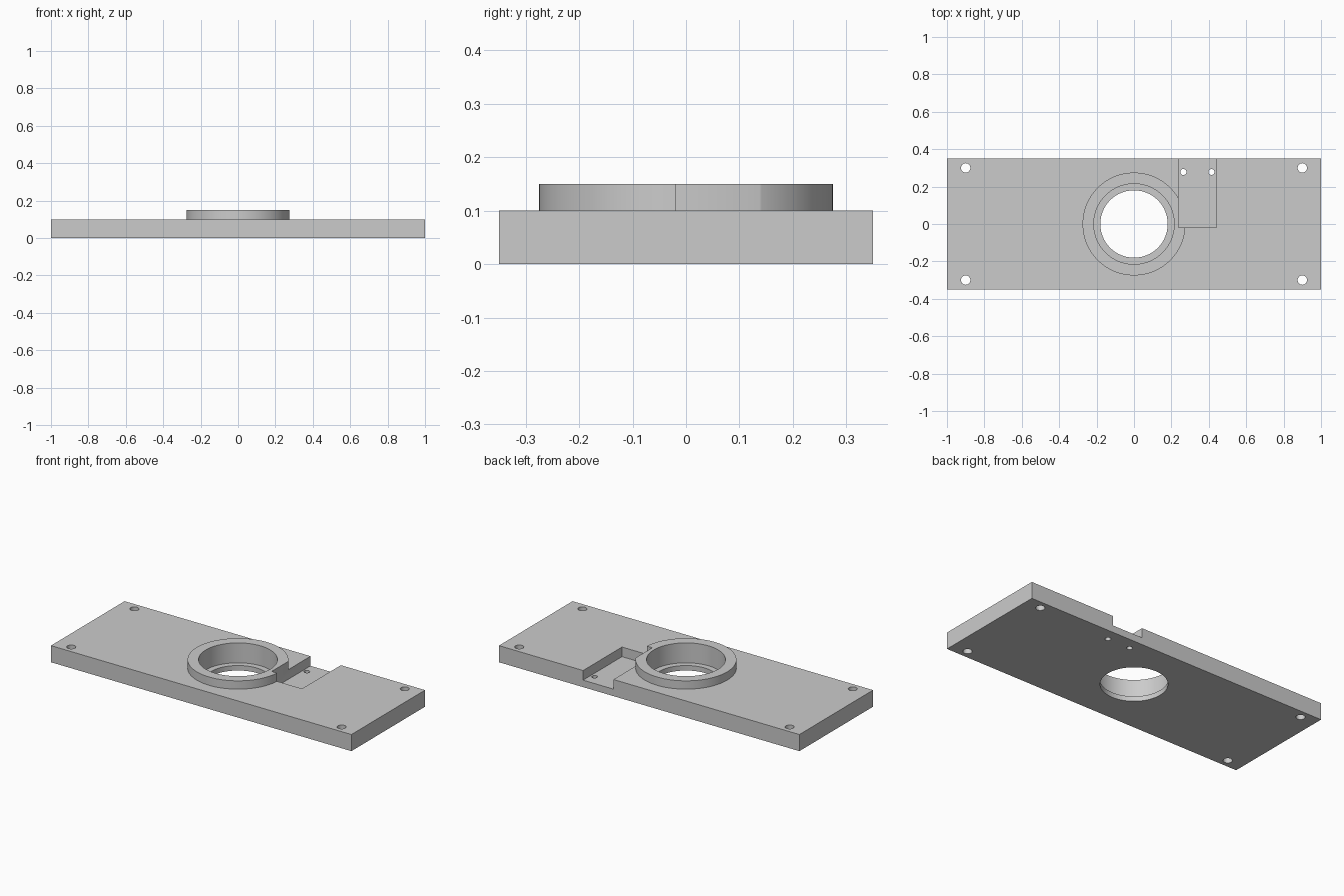
import bpy
import math

default = bpy.data.objects.get("Cube")
if default:
    bpy.data.objects.remove(default, do_unlink=True)

# Single grey finish
grey = bpy.data.materials.new("machined_grey")
grey.use_nodes = True
colour = (0.6, 0.6, 0.6, 1)
grey.diffuse_color = colour
grey.node_tree.nodes["Principled BSDF"].inputs["Base Color"].default_value = colour


def box(name, low, high):
    centre = [(a + b) / 2 for a, b in zip(low, high)]
    bpy.ops.mesh.primitive_cube_add(size=1, location=centre)
    obj = bpy.context.object
    obj.name = name
    obj.scale = [b - a for a, b in zip(low, high)]
    bpy.ops.object.transform_apply(location=True, rotation=True, scale=True)
    obj.data.materials.append(grey)
    return obj


def cylinder(name, radius, bottom, top, x=0, y=0, sides=128):
    bpy.ops.mesh.primitive_cylinder_add(vertices=sides, radius=radius, depth=top - bottom,
                                        location=(x, y, (bottom + top) / 2))
    obj = bpy.context.object
    obj.name = name
    bpy.ops.object.transform_apply(location=True, rotation=True, scale=True)
    obj.data.materials.append(grey)
    return obj


def combine(body, tool, operation):
    tool.hide_render = True
    mod = body.modifiers.new(tool.name, "BOOLEAN")
    mod.operation = operation
    mod.solver = "EXACT"
    mod.object = tool
    bpy.context.view_layer.objects.active = body
    bpy.ops.object.modifier_apply(modifier=mod.name)
    bpy.data.objects.remove(tool, do_unlink=True)


THICK, TOP = 0.1, 0.15

# Plate with raised bearing collar
plate = box("bearing_plate", (-1, -0.35, 0), (1, 0.35, THICK))
combine(plate, cylinder("collar", 0.275, 0.05, TOP), "UNION")

# Stepped bore: wide seat above a narrower through hole
combine(plate, cylinder("bearing_seat", 0.215, 0.03, 0.3), "DIFFERENCE")
combine(plate, cylinder("through_hole", 0.18, -0.1, 0.2), "DIFFERENCE")

# Pocket open at the back edge, clipping the collar
combine(plate, box("pocket", (0.238, -0.02, 0.042), (0.44, 0.5, 0.3)), "DIFFERENCE")

# Corner mounting holes
for x in (-0.9, 0.9):
    for y in (-0.3, 0.3):
        combine(plate, cylinder("mounting_hole", 0.025, -0.1, 0.2, x, y, 32), "DIFFERENCE")

# Pocket screw holes
for x in (0.264, 0.414):
    combine(plate, cylinder("screw_hole", 0.016, -0.1, 0.2, x, 0.278, 32), "DIFFERENCE")

bpy.ops.object.select_all(action="DESELECT")
plate.select_set(True)
bpy.context.view_layer.objects.active = plate
bpy.ops.object.shade_smooth_by_angle(angle=math.radians(30))
